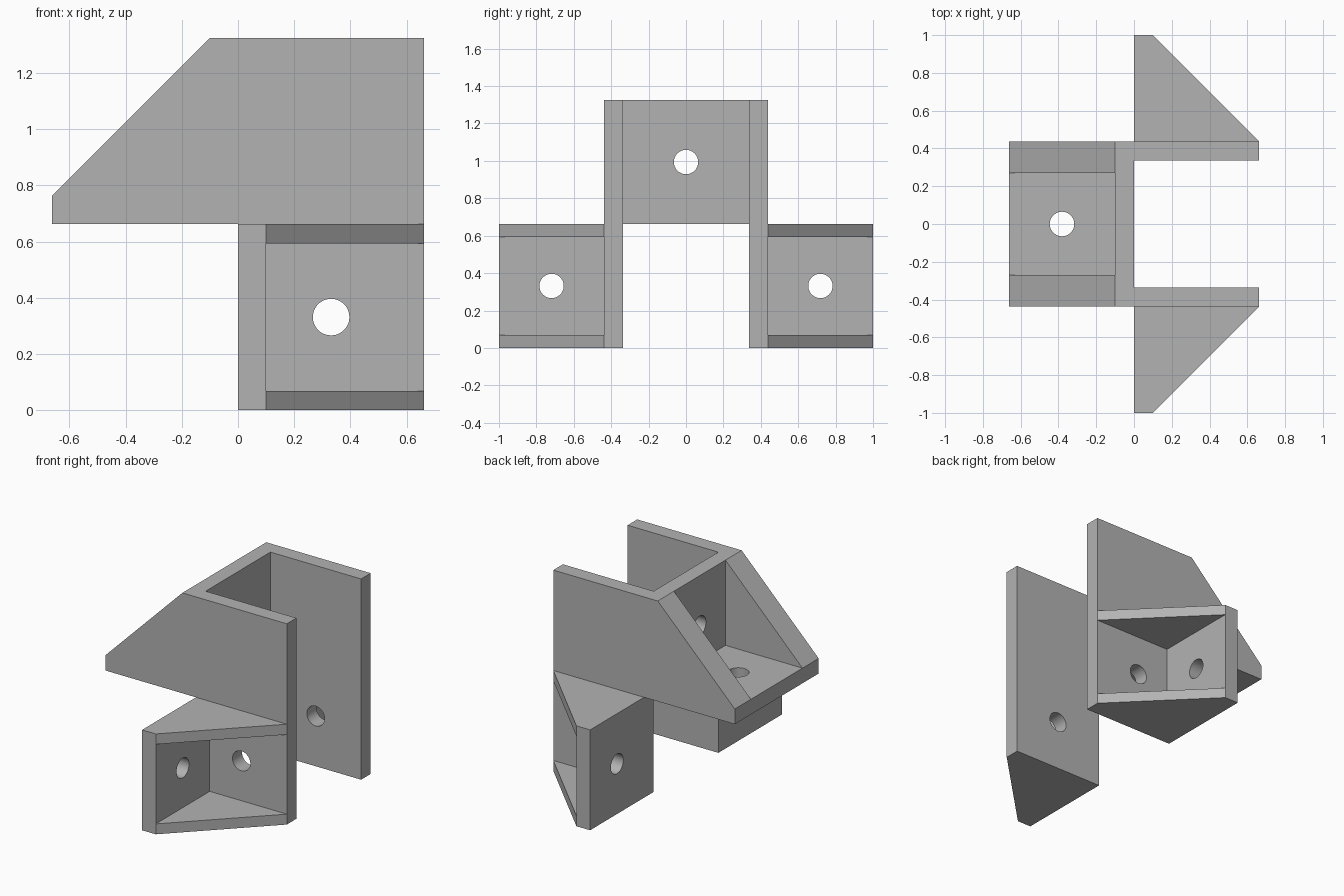
import bpy
import bmesh
import math
from mathutils import Vector, Matrix

cube = bpy.data.objects.get("Cube")
if cube:
    bpy.data.objects.remove(cube, do_unlink=True)

H = 0.6625         # height of one storey, also half the length in x
T = 0.1            # plate thickness
G = 0.06875        # gusset thickness
W_OUT = 0.4375     # outer face of the side walls
W_IN = W_OUT - T
TOP = 2 * H
R = 0.065          # bolt hole radius

grey = bpy.data.materials.new("bracket grey")
grey.use_nodes = True
colour = (0.45, 0.45, 0.45, 1)
grey.diffuse_color = colour
grey.node_tree.nodes["Principled BSDF"].inputs["Base Color"].default_value = colour


def make_object(name, bm):
    bmesh.ops.recalc_face_normals(bm, faces=bm.faces)
    mesh = bpy.data.meshes.new(name)
    bm.to_mesh(mesh)
    bm.free()
    mesh.materials.append(grey)
    obj = bpy.data.objects.new(name, mesh)
    bpy.context.collection.objects.link(obj)
    return obj


def prism(name, outline, axis, lo, hi):
    """Extrude a 2D outline along 'y' (outline in x, z) or 'z' (outline in x, y)."""
    bm = bmesh.new()
    place = (lambda a, b: (a, lo, b)) if axis == "y" else (lambda a, b: (a, b, lo))
    face = bm.faces.new([bm.verts.new(place(a, b)) for a, b in outline])
    out = bmesh.ops.extrude_face_region(bm, geom=[face])
    shift = Vector((0, hi - lo, 0)) if axis == "y" else Vector((0, 0, hi - lo))
    moved = [v for v in out["geom"] if isinstance(v, bmesh.types.BMVert)]
    bmesh.ops.translate(bm, verts=moved, vec=shift)
    return make_object(name, bm)


def hole(name, centre, axis, depth):
    bm = bmesh.new()
    turn = {"x": Matrix.Rotation(math.pi / 2, 4, "Y"),
            "y": Matrix.Rotation(math.pi / 2, 4, "X"),
            "z": Matrix.Identity(4)}[axis]
    bmesh.ops.create_cone(bm, cap_ends=True, segments=48, radius1=R, radius2=R,
                          depth=depth, matrix=Matrix.Translation(centre) @ turn)
    obj = make_object(name, bm)
    obj.hide_render = True
    return obj


def rect(a0, a1, b0, b1):
    return [(a0, b0), (a1, b0), (a1, b1), (a0, b1)]


# Upper bracket: back wall and shelf as one L profile
body = prism("mounting_bracket",
             [(-H, H), (0, H), (0, TOP), (-T, TOP), (-T, H + T), (-H, H + T)],
             "y", -W_OUT, W_OUT)
solids, cutters = [], []

for side, s in (("left", 1), ("right", -1)):
    def span(a, b):
        return sorted((s * a, s * b))

    # Tall side wall, tied into the back wall
    solids.append(prism(side + "_wall", rect(0, H, 0, TOP), "y", *span(W_IN, W_OUT)))
    # Sloped cheek of the upper bracket
    cheek = [(-H, H), (0, H), (0, TOP), (-T, TOP), (-H, H + T)]
    solids.append(prism(side + "_cheek", cheek, "y", *span(W_IN - G, W_OUT)))
    # Lower side flange
    solids.append(prism(side + "_flange", rect(0, T, *span(W_IN, 1)), "z", 0, H))
    # Triangular gussets at the bottom and top of the flange
    wedge = [(0, s * W_IN), (H, s * W_IN), (H, s * W_OUT), (T, s), (0, s)]
    for level, z in (("lower", 0), ("upper", H - G)):
        solids.append(prism(f"{side}_{level}_gusset", wedge, "z", z, z + G))
    # Bolt holes of the flange
    cutters.append(hole(side + "_flange_hole",
                        (T / 2, s * (1 + W_OUT) / 2, H / 2), "x", 3 * T))

# Remaining bolt holes
cutters.append(hole("back_wall_hole", (-T / 2, 0, 1.5 * H), "x", 3 * T))
cutters.append(hole("shelf_hole", (-(H + T) / 2, 0, H + T / 2), "z", 3 * T))
cutters.append(hole("side_wall_hole", (H / 2, 0, H / 2), "y", 1.2))

# Join every part, cut the holes, then keep only the finished body
for parts, mode in ((solids, "UNION"), (cutters, "DIFFERENCE")):
    for part in parts:
        mod = body.modifiers.new(part.name, "BOOLEAN")
        mod.operation = mode
        mod.solver = "EXACT"
        mod.object = part
bpy.context.view_layer.update()
finished = bpy.data.meshes.new_from_object(
    body.evaluated_get(bpy.context.evaluated_depsgraph_get()))
body.modifiers.clear()
body.data = finished
for part in solids + cutters:
    bpy.data.objects.remove(part, do_unlink=True)
finished.materials.clear()
finished.materials.append(grey)
for poly in finished.polygons:
    poly.material_index = 0

bpy.ops.object.select_all(action="DESELECT")
body.select_set(True)
bpy.context.view_layer.objects.active = body
bpy.ops.object.shade_smooth_by_angle(angle=math.radians(30))
